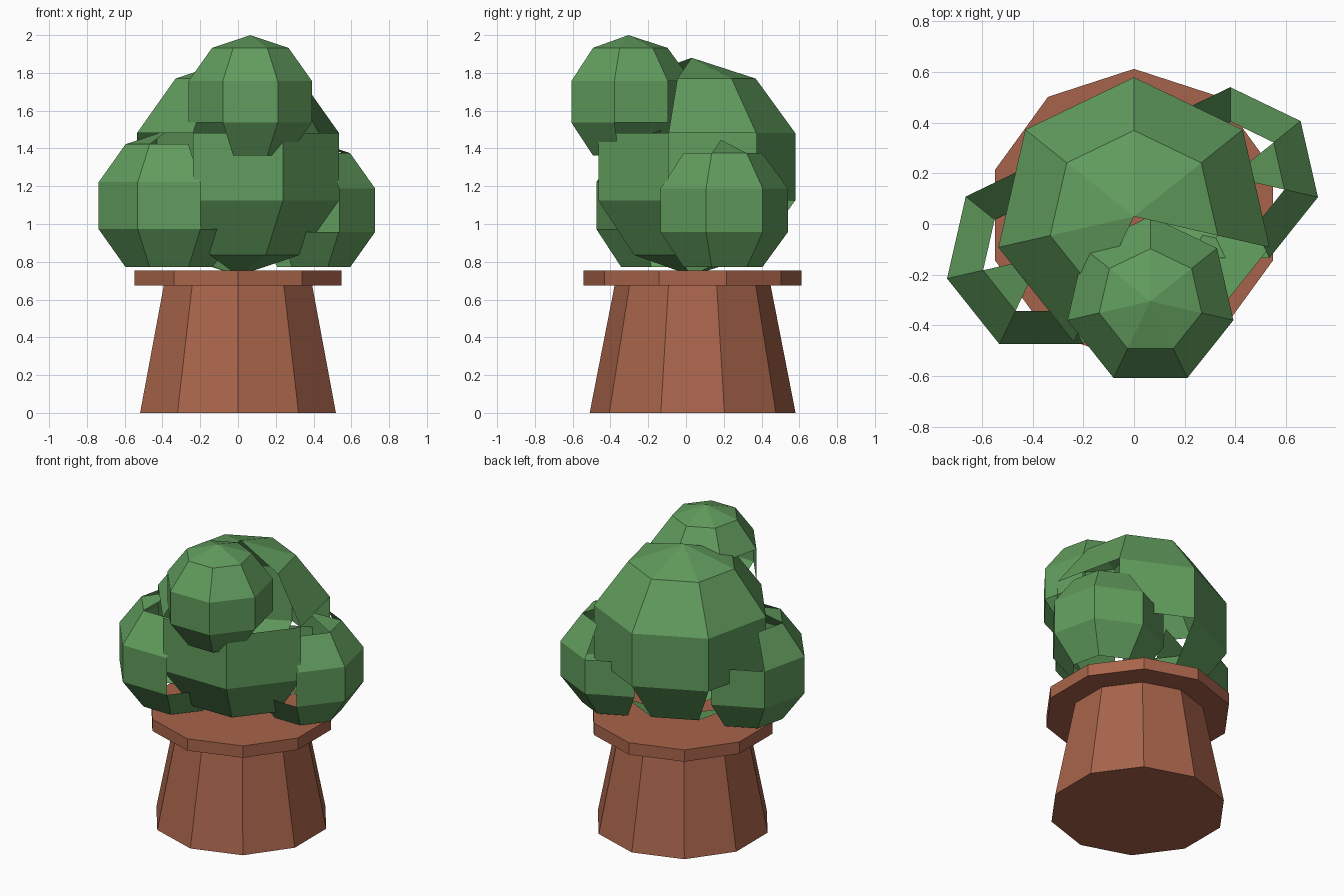
import bpy, bmesh, math
from mathutils import Vector

if "Cube" in bpy.data.objects:
    bpy.data.objects.remove(bpy.data.objects["Cube"])


def material(name, rgb):
    m = bpy.data.materials.new(name)
    m.diffuse_color = (*rgb, 1)
    m.use_nodes = True
    m.node_tree.nodes["Principled BSDF"].inputs["Base Color"].default_value = m.diffuse_color
    return m


green = material("leaf_green", (0.12, 0.335, 0.11))
clay = material("terracotta", (0.39, 0.127, 0.069))


def lathe(profile, sides, centre):
    """Faceted solid of revolution, first corner towards +y. Zero radius = pole."""
    bm = bmesh.new()
    rings = []
    for r, z in profile:
        n = 1 if r == 0 else sides
        rings.append([bm.verts.new(Vector(centre) + Vector((
            r * math.cos(math.pi / 2 + 2 * math.pi * i / sides),
            r * math.sin(math.pi / 2 + 2 * math.pi * i / sides), z)))
            for i in range(n)])
    for a, b in zip(rings, rings[1:]):
        for i in range(sides):
            j = (i + 1) % sides
            quad = [a[i % len(a)], a[j % len(a)], b[j % len(b)], b[i % len(b)]]
            bm.faces.new(list(dict.fromkeys(quad)))
    # close the flat ends
    if len(rings[0]) > 1:
        bm.faces.new(rings[0][::-1])
    if len(rings[-1]) > 1:
        bm.faces.new(rings[-1])
    bmesh.ops.recalc_face_normals(bm, faces=bm.faces[:])
    bm.normal_update()
    return bm


def planes(bm):
    return [(f.calc_center_median(), f.normal.copy()) for f in bm.faces]


def inside(p, solid):
    return all((p - c).dot(n) < 0 for c, n in solid)


def finish(name, bm, mat):
    me = bpy.data.meshes.new(name)
    bm.to_mesh(me)
    bm.free()
    me.materials.append(mat)
    bpy.context.collection.objects.link(bpy.data.objects.new(name, me))


# Tapered pot and its rim slab
pot = lathe([(0.545, 0), (0.413, 0.675)], 10, (0, 0.035, 0))
rim = lathe([(0.577, 0.675), (0.577, 0.755)], 10, (0, 0.035, 0))

# Leaf clumps: seven-sided balls (centre, radius)
clumps = {
    "main_leaf_clump": ((0, 0.03, 1.303), 0.577),
    "left_leaf_clump": ((-0.365, -0.13, 1.097), 0.402),
    "right_leaf_clump": ((0.38, 0.185, 1.073), 0.373),
    "top_leaf_clump": ((0.065, -0.305, 1.647), 0.353),
}
balls = {}
for name, (centre, r) in clumps.items():
    arc = [(0 if k in (0, 5) else r * math.sin(math.pi * k / 5),
            -r * math.cos(math.pi * k / 5)) for k in range(6)]
    balls[name] = lathe(arc, 7, centre)

# Leaf faces buried in a neighbouring part are left open
solids = {name: planes(bm) for name, bm in balls.items()}
solids["rim"] = planes(rim)
for name, bm in balls.items():
    buried = [f for f in bm.faces if any(
        inside(f.calc_center_median(), s) for k, s in solids.items() if k != name)]
    bmesh.ops.delete(bm, geom=buried, context='FACES')
    finish(name, bm, green)

finish("pot", pot, clay)
finish("pot_rim", rim, clay)
